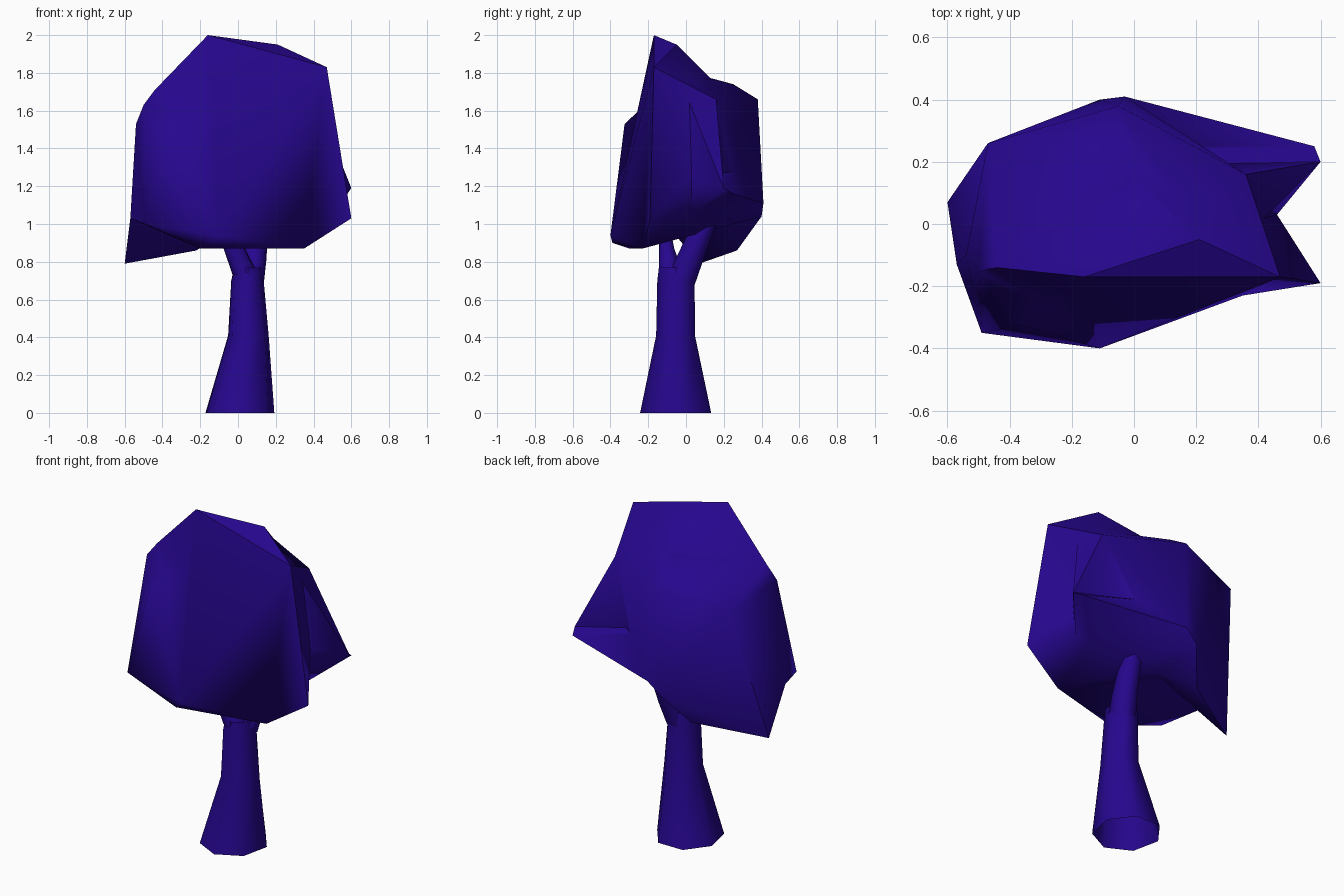
import bpy, bmesh, math

if "Cube" in bpy.data.objects:
    bpy.data.objects.remove(bpy.data.objects["Cube"])

leaf_blue = bpy.data.materials.new("deep_blue")
leaf_blue.diffuse_color = (0.019, 0.002, 0.27, 1)
leaf_blue.use_nodes = True
leaf_blue.node_tree.nodes["Principled BSDF"].inputs["Base Color"].default_value = leaf_blue.diffuse_color


def finish(name, bm):
    bmesh.ops.recalc_face_normals(bm, faces=bm.faces)
    mesh = bpy.data.meshes.new(name)
    bm.to_mesh(mesh)
    bm.free()
    mesh.materials.append(leaf_blue)
    obj = bpy.data.objects.new(name, mesh)
    bpy.context.collection.objects.link(obj)
    return obj


def hull(name, points):
    bm = bmesh.new()
    for p in points:
        bm.verts.new(p)
    res = bmesh.ops.convex_hull(bm, input=bm.verts)
    junk = {g for k in ("geom_interior", "geom_unused") for g in res[k]
            if isinstance(g, bmesh.types.BMVert)}
    bmesh.ops.delete(bm, geom=list(junk), context='VERTS')
    return finish(name, bm)


def limb(name, sections, sides=7):
    """Tapered tube through (x, y, z, radius_x, radius_y) sections."""
    bm = bmesh.new()
    rings = []
    for x, y, z, rx, ry in sections:
        rings.append([bm.verts.new((x + rx * math.cos(t), y + ry * math.sin(t), z))
                      for t in (math.tau * (i + 0.25) / sides for i in range(sides))])
    for a, b in zip(rings, rings[1:]):
        for i in range(sides):
            j = (i + 1) % sides
            bm.faces.new((a[i], a[j], b[j], b[i]))
    return finish(name, bm)


def smooth(obj, degrees):
    bpy.ops.object.select_all(action='DESELECT')
    obj.select_set(True)
    bpy.context.view_layer.objects.active = obj
    bpy.ops.object.shade_smooth_by_angle(angle=math.radians(degrees))


# Shared corners of the crown
back_mid = (-0.03, 0.41, 1.11)
back_low = (-0.11, 0.40, 1.04)
back_left_top = (-0.47, 0.26, 1.58)
left_top = (-0.44, -0.14, 1.71)
left_edge = (-0.54, -0.10, 1.53)
left_low = (-0.57, -0.13, 1.03)
right_shoulder = (0.36, 0.16, 1.66)
corner_top = (0.47, -0.17, 1.83)
corner_mid = (0.47, -0.17, 1.72)
notch_top = (0.46, 0.03, 1.25)
notch_low = (0.44, 0.03, 1.05)
front_low = (-0.11, -0.40, 0.94)
front_left_low = (-0.49, -0.35, 1.0)
right_low = (0.35, -0.23, 0.87)
tip_top = (0.60, 0.20, 1.19)
tip_back = (0.58, 0.25, 1.16)

# Main crown, overlapped by pointed lobes of foliage
crown = hull("crown", [
    corner_top, corner_mid, notch_top, notch_low, right_shoulder,
    (-0.05, 0.38, 1.66), (-0.05, 0.25, 1.74), (0.0, 0.14, 1.77),
    back_left_top, left_top, (-0.50, -0.15, 1.63), left_edge,
    (-0.30, -0.25, 1.60), front_low, (-0.14, -0.39, 0.90), front_left_low,
    left_low, right_low, back_mid, back_low, (-0.20, -0.30, 0.87)])
lobes = [
    # raised crest
    hull("crest", [(-0.16, -0.17, 2.0), (0.21, -0.05, 1.95), corner_top,
                   corner_mid, (0.0, 0.14, 1.76), (0.3, 0.1, 1.69), left_top,
                   front_low, (-0.2, 0.0, 1.5)]),
    # front left shoulder
    hull("front_lobe", [(-0.36, -0.325, 1.53), (-0.30, -0.25, 1.60), left_edge,
                        front_low, front_left_low, (-0.2, 0.0, 1.2)]),
    # front right point
    hull("right_front_lobe", [(0.60, -0.19, 1.03), corner_top, corner_mid,
                              notch_top, notch_low, right_low,
                              (0.2, 0.0, 1.2)]),
    # back right point: low shelf and the ridge above it
    hull("right_shelf", [tip_top, tip_back, notch_top, notch_low, back_mid,
                         (0.1, 0.1, 1.03), (0.3, 0.0, 1.0), (0.1, 0.25, 1.3)]),
    hull("right_ridge", [tip_top, right_shoulder, notch_top, (0.40, 0.0, 1.69),
                         (0.2, 0.2, 1.2), (0.2, 0.0, 1.3)]),
    # lower left point
    hull("left_lobe", [(-0.60, 0.07, 0.79), (-0.22, 0.27, 0.86), left_low,
                       back_left_top, (-0.05, 0.1, 0.98), back_low]),
]
bpy.context.view_layer.objects.active = crown
for lobe in lobes:
    mod = crown.modifiers.new("join_lobe", 'BOOLEAN')
    mod.operation = 'UNION'
    mod.solver = 'EXACT'
    mod.object = lobe
    bpy.ops.object.modifier_apply(modifier=mod.name)
    bpy.data.objects.remove(lobe)
smooth(crown, 55)

# Trunk and its two branches
trunk = limb("trunk", [
    (0.01, -0.045, 0.0, 0.187, 0.198), (0.055, -0.05, 0.41, 0.11, 0.108),
    (0.05, -0.048, 0.70, 0.088, 0.104), (0.055, -0.045, 0.77, 0.077, 0.098)])
back_branch = limb("back_branch", [
    (0.06, -0.03, 0.68, 0.078, 0.085), (0.085, 0.025, 0.82, 0.068, 0.078),
    (0.10, 0.10, 1.0, 0.06, 0.065), (0.10, 0.14, 1.08, 0.05, 0.05)])
front_branch = limb("front_branch", [
    (0.04, -0.075, 0.73, 0.07, 0.07), (-0.02, -0.10, 0.87, 0.058, 0.042),
    (-0.05, -0.11, 0.95, 0.045, 0.035)])
for part in (trunk, back_branch, front_branch):
    smooth(part, 60)
